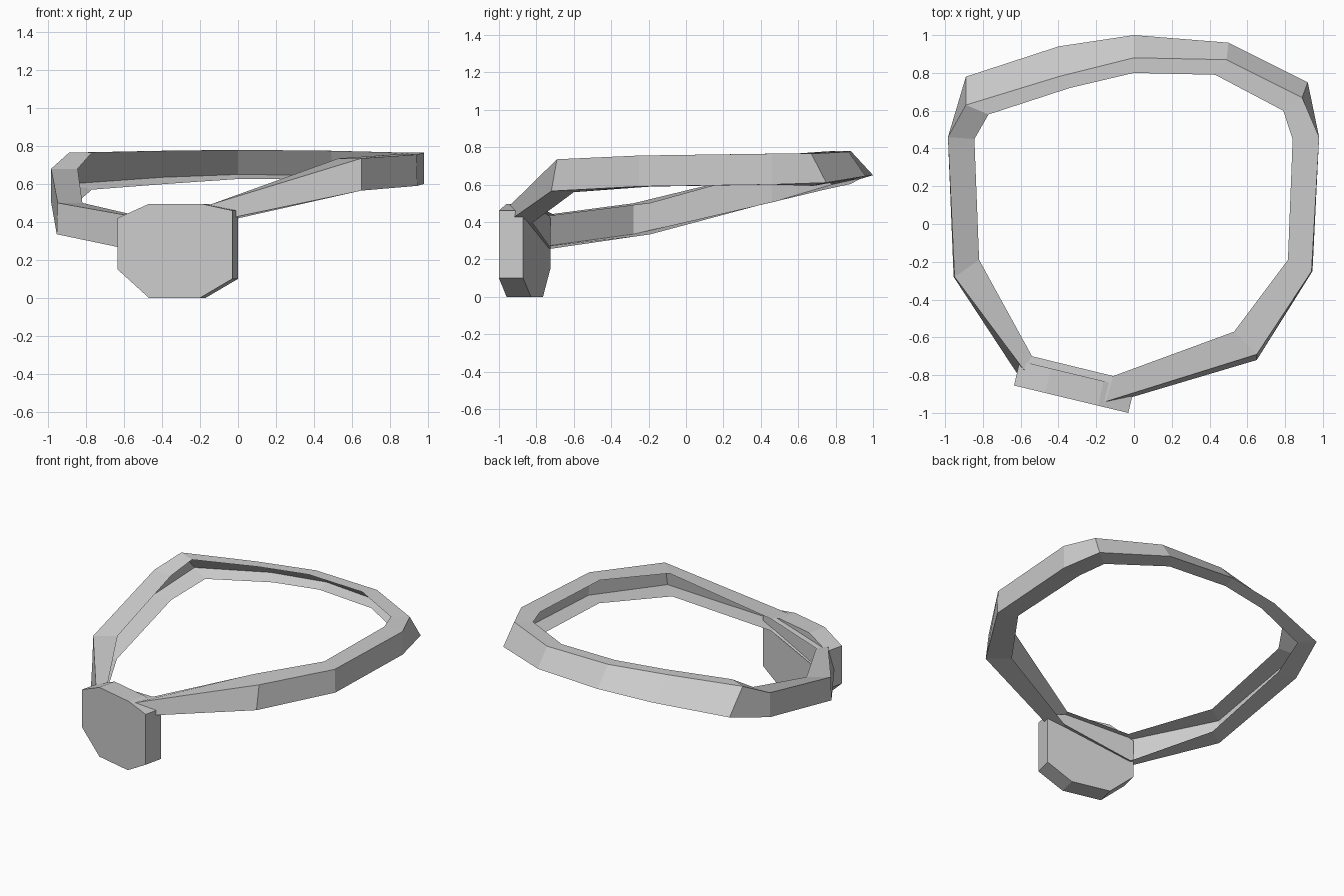
import bpy
import bmesh
from mathutils import Vector

default_cube = bpy.data.objects.get("Cube")
if default_cube:
    bpy.data.objects.remove(default_cube, do_unlink=True)

# One plain grey material for everything
grey = bpy.data.materials.new("plain grey")
grey.use_nodes = True
colour = (0.6, 0.6, 0.6, 1)
grey.diffuse_color = colour
grey.node_tree.nodes["Principled BSDF"].inputs["Base Color"].default_value = colour


def make_object(name, bm):
    """Turn a bmesh into a flat shaded object with the grey material."""
    mesh = bpy.data.meshes.new(name)
    bm.to_mesh(mesh)
    bm.free()
    mesh.materials.append(grey)
    obj = bpy.data.objects.new(name, mesh)
    bpy.context.collection.objects.link(obj)
    return obj


def bridge(bm, sections, closed_section):
    """Join a closed ring of cross-sections with quads."""
    size = len(sections[0])
    for i, here in enumerate(sections):
        following = sections[(i + 1) % len(sections)]
        for k in range(size if closed_section else size - 1):
            n = (k + 1) % size
            bm.faces.new((here[k], following[k], following[n], here[n]))


# Strap stations: outer top edge, outer bottom edge, inner top edge (x, y)
stations = [
    ((0, .88, .78), (0, 1, .65), (0, .8)),
    ((.49, .87, .775), (.5, .96, .645), (.43, .79)),
    ((.89, .67, .765), (.92, .75, .61), (.79, .6)),
    ((.98, .46, .765), (.98, .46, .6), (.84, .45)),
    ((.94, -.25, .755), (.945, -.25, .59), (.815, -.19)),
    ((.65, -.69, .735), (.65, -.72, .565), (.53, -.57)),
    ((-.15, -.94, .49), (-.14, -.955, .4), (-.11, -.805)),
    ((-.585, -.77, .435), (-.62, -.79, .265), (-.54, -.7)),
    ((-.95, -.28, .5), (-.955, -.28, .335), (-.82, -.19)),
    ((-.985, .46, .68), (-.985, .46, .505), (-.845, .45)),
    ((-.89, .63, .765), (-.89, .78, .6), (-.77, .58)),
    ((-.4, .78, .775), (-.4, .94, .635), (-.34, .72)),
]

# Strap: channel section (top, outer wall, floor) left open on the inside
bm = bmesh.new()
sections = []
for top, bottom, inner in stations:
    outer_top, outer_bottom = Vector(top), Vector(bottom)
    inner_top = Vector((inner[0], inner[1], outer_top.z))
    lean = (outer_bottom - outer_top).xy.length
    inner_bottom = outer_bottom + inner_top - outer_top
    inner_bottom.z -= lean / 5
    corners = (inner_top, outer_top, outer_bottom, inner_bottom)
    sections.append([bm.verts.new(c) for c in corners])
bridge(bm, sections, closed_section=False)
make_object("strap", bm)

# Eye patch: eight-sided plate, turned to follow the front of the strap
outline = [(-.635, .42), (-.47, .495), (-.19, .495), (-.03, .46),
           (-.03, .1), (-.2, 0), (-.47, 0), (-.635, .15)]
thickness = Vector((.03, .13, 0))
bm = bmesh.new()
front_loop = []
for x, z in outline:
    y = -.855 - .24 * (x + .635)
    front_loop.append(bm.verts.new((x, y, z)))
back_loop = [bm.verts.new(v.co + thickness) for v in front_loop]
bm.faces.new(front_loop)
bm.faces.new(reversed(back_loop))
bridge(bm, list(zip(front_loop, back_loop)), closed_section=False)
bmesh.ops.recalc_face_normals(bm, faces=bm.faces)
make_object("eye_patch", bm)
